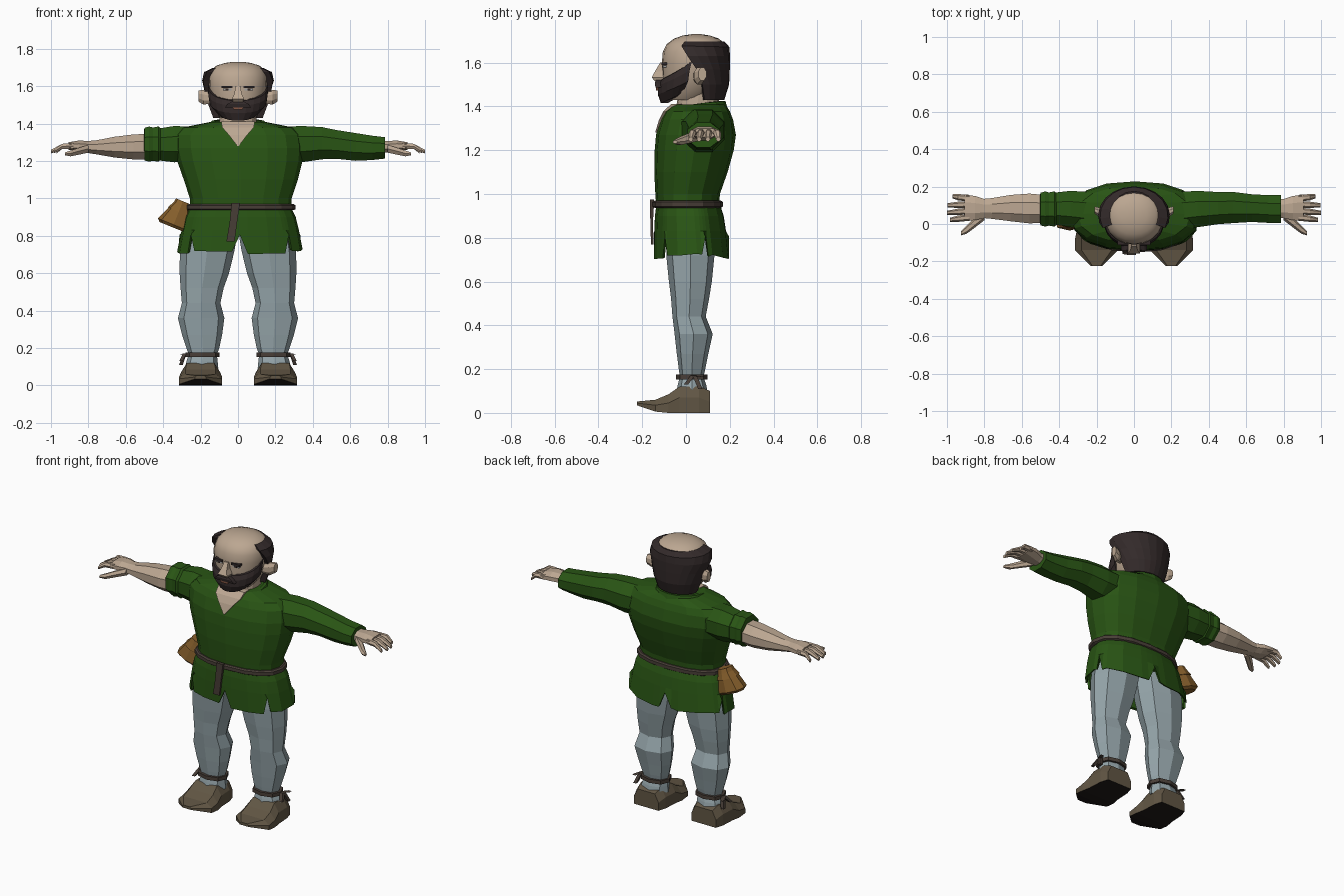
import bpy, bmesh, math
from math import sin, cos, radians


def mat(name, r, g, b):
    m = bpy.data.materials.new(name)
    m.diffuse_color = (r, g, b, 1)
    return m


GREEN = mat("green cloth", .022, .09, .007)
SKIN = mat("skin", .50, .385, .285)
BLUE = mat("pale blue cloth", .30, .375, .40)
HAIR = mat("dark hair", .033, .023, .023)
SHOE = mat("brown leather", .12, .093, .058)
SOLE = mat("black sole", .014, .010, .009)
BELT = mat("belt brown", .065, .048, .038)
POUCH = mat("tan pouch", .24, .115, .025)
LIP = mat("lip", .25, .10, .06)
EYE = mat("eye grey", .35, .35, .35)


def loft(name, rings, material, under=None):
    """Closed skin through rings of equal length; optional material for downward faces."""
    bm = bmesh.new()
    vs = [[bm.verts.new(p) for p in r] for r in rings]
    n = len(rings[0])
    for a, b in zip(vs, vs[1:]):
        for i in range(n):
            bm.faces.new((a[i], a[(i + 1) % n], b[(i + 1) % n], b[i]))
    bm.faces.new(vs[0])
    bm.faces.new(vs[-1])
    bmesh.ops.recalc_face_normals(bm, faces=bm.faces)
    me = bpy.data.meshes.new(name)
    me.materials.append(material)
    if under:
        me.materials.append(under)
        bm.normal_update()
        for f in bm.faces:
            f.material_index = int(f.normal.z < -.3)
    bm.to_mesh(me)
    bm.free()
    ob = bpy.data.objects.new(name, me)
    bpy.context.collection.objects.link(ob)
    return ob


def spow(v, p):
    return math.copysign(abs(v) ** p, v)


def ring_z(z, hw, yf, yb, cx=0, n=16, p=.85, angles=None):
    """Rounded horizontal section; angle 0 is the front."""
    cy, b = (yf + yb) / 2, (yb - yf) / 2
    angles = angles or [360 * i / n for i in range(n)]
    return [(cx + hw * spow(sin(radians(t)), p), cy - b * spow(cos(radians(t)), p), z) for t in angles]


def ring_x(x, cy, cz, ry, rz, n=8):
    """Section across an arm or finger."""
    return [(x, cy + ry * sin(math.tau * (i + .5) / n), cz + rz * cos(math.tau * (i + .5) / n)) for i in range(n)]


def slab(z, hw, y, depth, cx=0):
    return [(cx - hw, y, z), (cx + hw, y, z), (cx + hw, y + depth, z), (cx - hw, y + depth, z)]


def arc(z, dz, a, cy, b, span, d, inner=.75, n=12):
    """C-shaped section; d=1 wraps the back, d=-1 the front; dz shifts its ends."""
    ts = [-1 + 2 * i / n for i in range(n + 1)]

    def pt(t, k):
        w = radians(span) * t
        return (a * k * sin(w), cy + d * b * k * cos(w), z + dz * t * t)
    return [pt(t, 1) for t in ts] + [pt(t, inner) for t in reversed(ts)]


# Tunic body
loft("tunic_body", [ring_z(*r) for r in (
    (.93, .27, -.135, .15, .015), (1.0, .272, -.14, .155, .015), (1.1, .305, -.145, .19, .015),
    (1.2, .335, -.143, .218, .01), (1.27, .345, -.137, .228, .005), (1.34, .34, -.115, .215, 0),
    (1.378, .30, -.095, .20, 0), (1.408, .15, -.06, .18, 0))], GREEN)

# Tunic skirt with slits in the hem
slits = (0, 48, 108, 180, 252, 312)
ang = sorted({t % 360 for s in slits for t in (s - 5, s, s + 5)} | set(range(24, 360, 24)))


def hem(z, hw, yf, yb):
    r = ring_z(z, hw, yf, yb, .01, angles=ang)
    return [(x, y, q + (.09 if t in slits else .012 * sin(t))) for (x, y, q), t in zip(r, ang)]


def level(*r):
    return ring_z(*r, .012, angles=ang)


loft("tunic_skirt", [level(.955, .27, -.135, .155), level(.90, .298, -.142, .172), level(.83, .315, -.145, .183),
                     hem(.715, .337, -.146, .197), hem(.72, .325, -.134, .185),
                     level(.83, .30, -.13, .168), level(.90, .28, -.125, .15)], GREEN)

# Belt and hanging end
loft("belt", [ring_z(z, h, -.142 - g, .158 + g, .015) for z, h, g in
              ((.937, .282, .002), (.942, .292, .01), (.963, .292, .01), (.97, .282, .002))], BELT)
loft("belt_end", [slab(.77, .022, -.16, .012, -.04), slab(.87, .02, -.163, .012, -.025),
                  slab(.975, .022, -.165, .02, -.012)], BELT)

# Neck, open neckline and collar
loft("neck", [ring_z(1.33, .11, -.05, .15), ring_z(1.40, .10, -.045, .15), ring_z(1.48, .10, -.03, .15)], SKIN)
loft("neckline", [slab(*r, .05) for r in (
    (1.28, .004, -.141), (1.34, .05, -.123), (1.38, .085, -.102), (1.412, .09, -.066))], SKIN)
loft("collar", [arc(1.375, -.015, .175, .045, .15, 145, 1, .8), arc(1.425, -.035, .145, .045, .135, 145, 1, .85)], GREEN)

# Head
head = loft("head", [ring_z(*r, 0, 20, .95) for r in (
    (1.43, .09, -.09, .09), (1.47, .125, -.105, .14), (1.54, .15, -.108, .17), (1.60, .156, -.11, .185),
    (1.65, .157, -.106, .19), (1.685, .143, -.088, .18), (1.71, .115, -.055, .15),
    (1.724, .07, -.015, .11), (1.73, .025, .025, .07))], SKIN)
bpy.context.view_layer.objects.active = head
head.select_set(True)
bpy.ops.object.shade_smooth_by_angle(angle=radians(35))

# Hair horseshoe and beard
loft("hair", [arc(*r, 1) for r in (
    (1.43, 0, .135, .06, .115, 78), (1.50, 0, .16, .055, .142, 82), (1.57, 0, .178, .048, .152, 90),
    (1.63, 0, .192, .045, .156, 104), (1.672, .005, .182, .042, .156, 114), (1.697, 0, .135, .04, .135, 110))], HAIR)
loft("beard", [arc(*r, -1) for r in (
    (1.415, .05, .115, .01, .125, 80), (1.455, .06, .153, .005, .134, 92), (1.495, .07, .16, .005, .133, 95),
    (1.522, .085, .158, .01, .125, 98))], HAIR)
loft("moustache", [slab(1.487, .07, -.139, .05), slab(1.505, .055, -.143, .05), slab(1.525, .02, -.136, .05)], HAIR)
loft("mouth", [slab(1.474, .022, -.137, .03), slab(1.487, .03, -.138, .03)], LIP)
loft("nose", [slab(*r, .06) for r in ((1.512, .024, -.138), (1.532, .032, -.157), (1.56, .02, -.142),
                                      (1.60, .013, -.118))], SKIN)

# Trousers profile: height, centre x, half width, front, back
leg = ((.09, .195, .09, -.045, .10), (.13, .192, .083, -.037, .092), (.165, .188, .075, -.028, .08),
       (.20, .188, .088, -.033, .088), (.27, .192, .107, -.042, .102), (.36, .197, .124, -.052, .122),
       (.44, .197, .103, -.062, .09), (.52, .192, .115, -.068, .105), (.60, .18, .132, -.078, .118),
       (.72, .165, .146, -.09, .13), (.84, .145, .146, -.09, .13))
# Shoe profile: y, half width, bottom, side height, top
shoe = ((.11, .085, 0, .05, .10), (.06, .10, 0, .07, .122), (-.03, .105, 0, .07, .12),
        (-.08, .115, 0, .045, .085), (-.14, .115, .006, .035, .06), (-.225, .03, .035, .045, .052))

for s, side in ((1, "left"), (-1, "right")):
    # Legs, ties and shoes
    loft(side + "_trouser_leg", [ring_z(z, hw, yf, yb, s * cx, 8, .85) for z, cx, hw, yf, yb in leg], BLUE)
    loft(side + "_ankle_tie", [ring_z(z, .092, -.046, .098, s * .19, 8) for z in (.152, .175)], BELT)
    for y0, y1, z1 in ((.03, .00, .13), (.04, .065, .11), (.035, .075, .165)):
        loft(side + "_tie_end", [[(s * (.285 + dx), y0 + dy, .17) for dx, dy in ((-.01, -.01), (.01, -.01), (.01, .01), (-.01, .01))],
                                 [(s * (.305 + dx), y1 + dy, z1) for dx, dy in ((-.01, -.01), (.01, -.01), (.01, .01), (-.01, .01))]], BELT)
    loft(side + "_shoe", [[(s * .2 + hw * k, y, z) for k, z in
                           ((-1, zb), (1, zb), (1, zm), (.7, zt), (-.7, zt), (-1, zm))]
                          for y, hw, zb, zm, zt in shoe], SHOE, SOLE)
    # Ears, eyes and brows
    loft(side + "_ear", [ring_x(s * x, y, z, ry, rz) for x, y, z, ry, rz in (
        (.14, .05, 1.535, .018, .03), (.185, .062, 1.54, .028, .042), (.212, .075, 1.548, .02, .032))], SKIN)
    loft(side + "_eye", [slab(z, .022, -.106, .03, s * .058) for z in (1.577, 1.588)], EYE)
    loft(side + "_pupil", [slab(z, .008, -.109, .02, s * .058) for z in (1.577, 1.588)], HAIR)
    loft(side + "_brow", [slab(z, .029, -.113, .03, s * .058) for z in (1.589, 1.602)], HAIR)
    # Hands
    loft(side + "_hand", [ring_x(s * x, y, z, ry, rz) for x, y, z, ry, rz in (
        (.74, .082, 1.275, .052, .036), (.80, .083, 1.276, .055, .033), (.85, .085, 1.28, .07, .032),
        (.905, .088, 1.28, .075, .022))], SKIN)
    for i, (y0, y1, tip) in enumerate(((.035, .022, .985), (.07, .06, 1.0), (.105, .10, .998), (.138, .148, .97))):
        loft(f"{side}_finger_{i + 1}", [ring_x(s * .88, y0, 1.28, .018, .018, 6),
                                        ring_x(s * .94, (y0 + y1) / 2, 1.278, .017, .016, 6),
                                        ring_x(s * tip, y1, 1.25, .011, .011, 6)], SKIN)
    loft(side + "_thumb", [ring_x(s * x, y, z, r, r * .8, 6) for x, y, z, r in (
        (.80, .05, 1.265, .03), (.86, .0, 1.25, .026), (.895, -.03, 1.24, .022), (.925, -.05, 1.238, .011))], SKIN)

# Long sleeve on one arm
loft("left_sleeve", [ring_x(*r) for r in (
    (.24, .07, 1.29, .11, .10), (.34, .08, 1.29, .105, .105), (.45, .085, 1.295, .093, .093),
    (.53, .088, 1.288, .09, .083), (.63, .085, 1.275, .08, .08), (.72, .08, 1.27, .08, .07),
    (.785, .08, 1.27, .08, .062))], GREEN)
# Rolled sleeve and bare forearm on the other
loft("right_sleeve", [ring_x(-x, *r) for x, *r in (
    (.24, .07, 1.29, .11, .10), (.34, .08, 1.29, .105, .105), (.44, .083, 1.288, .09, .09))], GREEN)
loft("rolled_cuff", [ring_x(-x, .08, 1.29, r, r) for x, r in (
    (.41, .088), (.425, .102), (.455, .096), (.475, .102), (.50, .094), (.503, .075))], GREEN)
loft("right_forearm", [ring_x(-x, *r) for x, *r in (
    (.46, .08, 1.277, .08, .075), (.56, .083, 1.275, .086, .072), (.66, .085, 1.274, .076, .06),
    (.76, .083, 1.273, .06, .04), (.81, .083, 1.275, .055, .034))], SKIN)

# Belt pouch, leaning outwards
pouch = [loft("pouch", [ring_z(*r, 0, 8, .75) for r in (
    (-.075, .075, -.05, .05), (-.06, .09, -.065, .065), (.03, .052, -.05, .05))], POUCH),
    loft("pouch_flap", [ring_z(*r, 0, 8, .75) for r in (
        (.015, .064, -.06, .06), (.05, .045, -.048, .048), (.075, .04, -.04, .04))], POUCH)]
for ob in pouch:
    ob.location = (-.322, .03, .915)
    ob.rotation_euler = (0, radians(22), 0)
